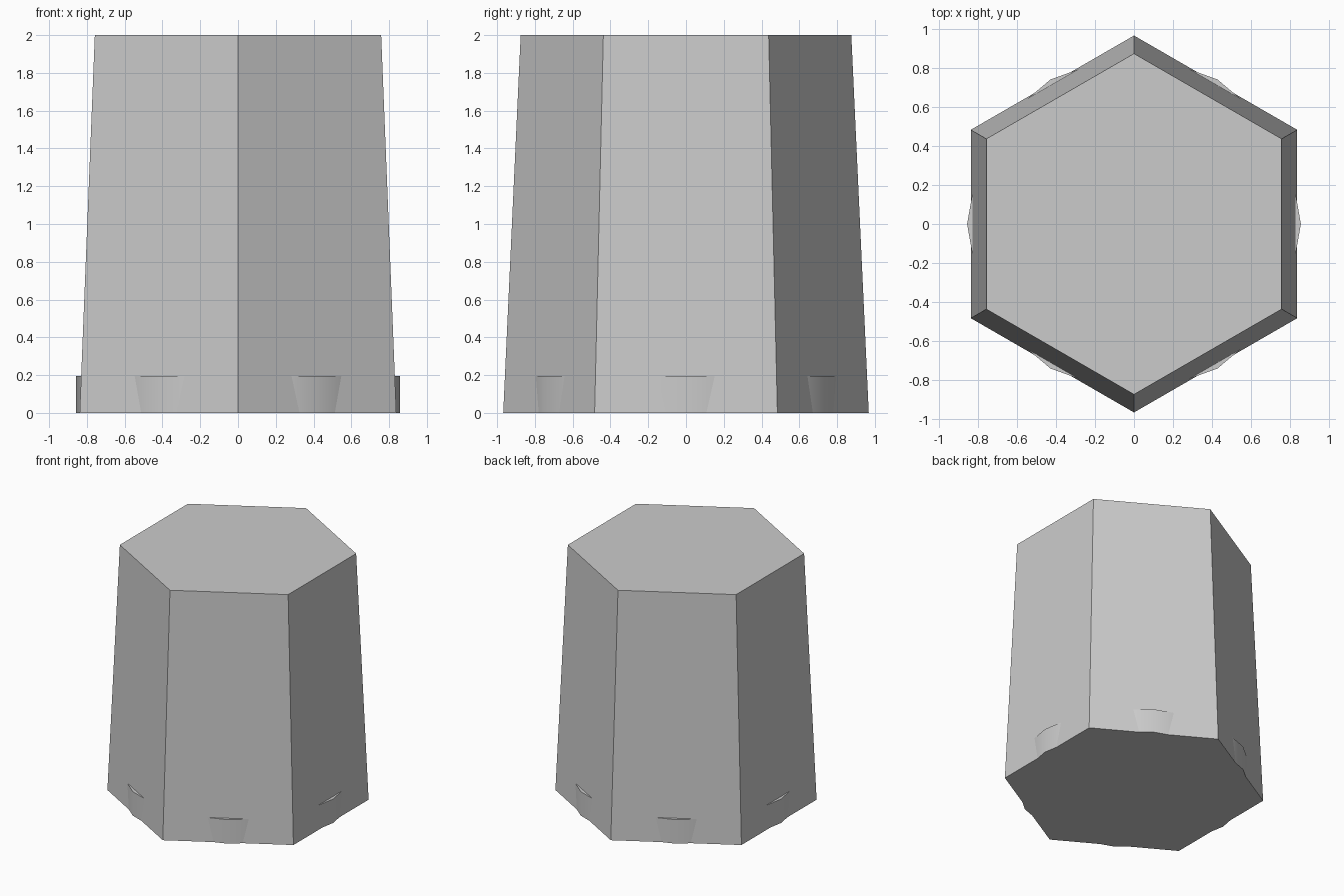
import bpy
import math

cube = bpy.data.objects.get("Cube")
if cube:
    bpy.data.objects.remove(cube, do_unlink=True)

# Single plain grey
grey = bpy.data.materials.new("plain_grey")
grey.use_nodes = True
colour = (0.6, 0.6, 0.6, 1.0)
grey.diffuse_color = colour
grey.node_tree.nodes["Principled BSDF"].inputs["Base Color"].default_value = colour


def add_prism(name, sides, bottom_apothem, top_apothem, height, smooth):
    """Upright prism or frustum on the ground with a flat side facing +x."""
    to_radius = 1 / math.cos(math.pi / sides)
    bpy.ops.mesh.primitive_cone_add(
        vertices=sides,
        radius1=bottom_apothem * to_radius,
        radius2=top_apothem * to_radius,
        depth=height,
        location=(0, 0, height / 2),
    )
    obj = bpy.context.object
    obj.name = name
    obj.data.materials.append(grey)
    if smooth:
        bpy.ops.object.shade_smooth_by_angle(angle=math.radians(30))
    return obj


# Tapered six-sided body
add_prism("tapered_body", 6, 0.838, 0.758, 2.0, False)

# Low round foot that just breaks through the middle of each side;
# turned half a step so its flats line up with the body's sides
foot = add_prism("round_foot", 18, 0.844, 0.844, 0.195, True)
foot.rotation_euler.z = math.pi / 18
